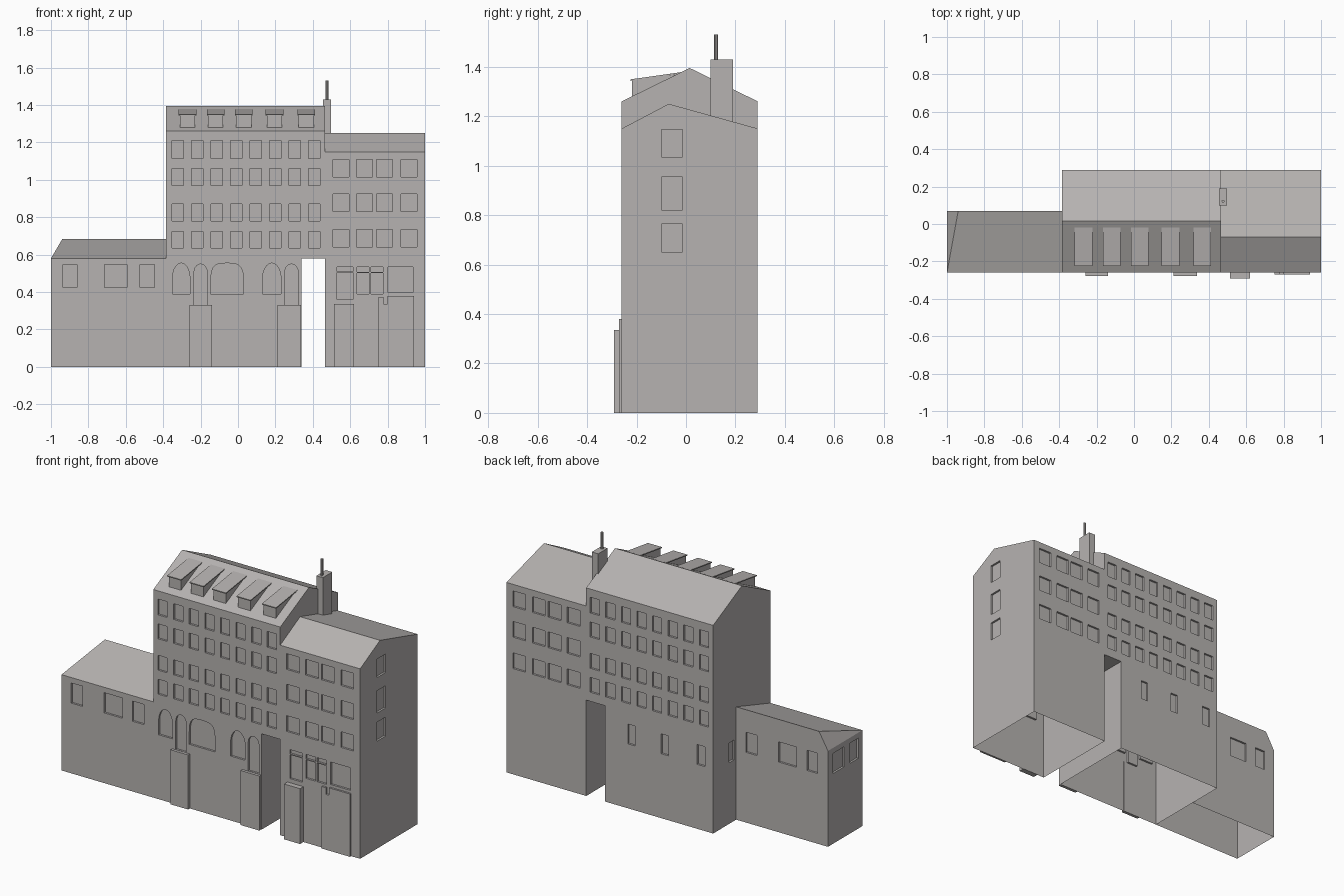
import bpy, bmesh, math
from mathutils import Vector

if "Cube" in bpy.data.objects:
    bpy.data.objects.remove(bpy.data.objects["Cube"])

FRONT, BACK, DEPTH = -0.26, 0.29, 0.012

stone = bpy.data.materials.new("warm_grey")
stone.diffuse_color = (0.47, 0.45, 0.44, 1)
stone.use_nodes = True
stone.node_tree.nodes["Principled BSDF"].inputs["Base Color"].default_value = stone.diffuse_color


def prism(bm, pts, vec):
    """Closed solid: polygon pts swept along vec."""
    a = [bm.verts.new(p) for p in pts]
    b = [bm.verts.new(Vector(p) + Vector(vec)) for p in pts]
    n = len(pts)
    faces = [bm.faces.new(a), bm.faces.new(b[::-1])]
    for i in range(n):
        j = (i + 1) % n
        faces.append(bm.faces.new((a[j], a[i], b[i], b[j])))
    bmesh.ops.recalc_face_normals(bm, faces=faces)


def box(bm, x0, x1, y0, y1, z0, z1):
    prism(bm, [(x0, y0, z0), (x1, y0, z0), (x1, y1, z0), (x0, y1, z0)], (0, 0, z1 - z0))


def make(name, bm):
    me = bpy.data.meshes.new(name)
    bm.to_mesh(me)
    bm.free()
    me.materials.append(stone)
    ob = bpy.data.objects.new(name, me)
    bpy.context.collection.objects.link(ob)
    return ob


def rect(u0, u1, z0, z1):
    return [(u0, z0), (u1, z0), (u1, z1), (u0, z1)]


def arch(u0, u1, z0, z1, rise, power=1.0):
    """Opening with a rounded head; power below 1 squares it off."""
    c, h = (u0 + u1) / 2, (u1 - u0) / 2
    pts = [(u0, z0), (u1, z0)]
    for i in range(11):
        t = math.pi * i / 10
        cx, sz = math.cos(t), max(0, math.sin(t))
        pts.append((c + h * math.copysign(abs(cx) ** power, cx),
                    z1 - rise + rise * sz ** power))
    return pts


def recess(bm, shape, axis, wall, outward):
    """Cutter that sinks the shape into a wall plane."""
    start, sweep = wall + outward * 0.03, -outward * (0.03 + DEPTH)
    if axis == 'y':
        prism(bm, [(u, start, z) for u, z in shape], (0, sweep, 0))
    else:
        prism(bm, [(start, u, z) for u, z in shape], (sweep, 0, 0))


def carve(body, cutters):
    """Subtract the cutters, then leave the underside open."""
    cut = make("cutter", cutters)
    cut.hide_render = True
    mod = body.modifiers.new("openings", 'BOOLEAN')
    mod.operation, mod.solver, mod.object = 'DIFFERENCE', 'EXACT', cut
    dg = bpy.context.evaluated_depsgraph_get()
    me = bpy.data.meshes.new_from_object(body.evaluated_get(dg))
    body.modifiers.clear()
    body.data = me
    bpy.data.objects.remove(cut)
    bm = bmesh.new()
    bm.from_mesh(me)
    low = [f for f in bm.faces if all(abs(v.co.z) < 1e-4 for v in f.verts)]
    bmesh.ops.delete(bm, geom=low, context='FACES_ONLY')
    bm.to_mesh(me)
    bm.free()


def gabled(name, x0, x1, eaves, ridge_y, ridge):
    bm = bmesh.new()
    prof = [(FRONT, 0), (BACK, 0), (BACK, eaves), (ridge_y, ridge), (FRONT, eaves)]
    prism(bm, [(x0, y, z) for y, z in prof], (x1 - x0, 0, 0))
    return make(name, bm)


# Tall central block with passage and rows of windows
centre = gabled("central_block", -0.385, 0.465, 1.26, 0.015, 1.395)
cut = bmesh.new()
box(cut, 0.34, 0.52, -0.4, 0.4, -0.1, 0.58)
for z0, z1 in ((0.635, 0.725), (0.78, 0.87), (0.97, 1.06), (1.115, 1.21)):
    for i in range(8):
        x = -0.323 + i * 0.1045
        for wall, out in ((FRONT, -1), (BACK, 1)):
            recess(cut, rect(x - 0.031, x + 0.031, z0, z1), 'y', wall, out)
for x0, x1 in ((-0.35, -0.257), (0.132, 0.23)):
    recess(cut, arch(x0, x1, 0.39, 0.555, 0.08), 'y', FRONT, -1)
for x0, x1 in ((-0.235, -0.165), (0.25, 0.322)):
    recess(cut, arch(x0, x1, 0.332, 0.55, 0.045), 'y', FRONT, -1)
recess(cut, arch(-0.145, 0.028, 0.387, 0.555, 0.1, 0.6), 'y', FRONT, -1)
for x0, x1 in ((0.14, 0.186), (-0.085, -0.036), (-0.33, -0.277)):
    recess(cut, rect(x0, x1, 0.39, 0.51), 'y', BACK, 1)
recess(cut, rect(0.09, 0.14, 0.37, 0.49), 'x', -0.385, -1)
carve(centre, cut)

# Right block
right = gabled("right_block", 0.465, 1.0, 1.15, -0.07, 1.25)
cut = bmesh.new()
for z0, z1 in ((0.64, 0.735), (0.83, 0.925), (1.015, 1.11)):
    for x in (0.55, 0.677, 0.783, 0.914):
        for wall, out in ((FRONT, -1), (BACK, 1)):
            recess(cut, rect(x - 0.043, x + 0.043, z0, z1), 'y', wall, out)
for x0, x1, z0, split in ((0.53, 0.615, 0.36, 0.507), (0.637, 0.70, 0.39, 0.505),
                          (0.712, 0.775, 0.39, 0.505)):
    recess(cut, rect(x0, x1, z0, split - 0.003), 'y', FRONT, -1)
    recess(cut, rect(x0, x1, split + 0.003, 0.535), 'y', FRONT, -1)
recess(cut, rect(0.803, 0.935, 0.397, 0.533), 'y', FRONT, -1)
for z0, z1 in ((0.65, 0.765), (0.82, 0.955), (1.035, 1.147)):
    recess(cut, rect(-0.10, -0.015, z0, z1), 'x', 1.0, 1)
carve(right, cut)

# Low left wing: single pitch roof with a hipped end
bm = bmesh.new()
for x in (-1, -0.385):
    for y in (FRONT, 0.07):
        for z in (0, 0.58):
            bm.verts.new((x, y, z))
for x in (-0.94, -0.385):
    bm.verts.new((x, 0.07, 0.683))
bmesh.ops.convex_hull(bm, input=bm.verts[:])
bmesh.ops.dissolve_limit(bm, angle_limit=0.01, verts=bm.verts[:], edges=bm.edges[:])
bmesh.ops.recalc_face_normals(bm, faces=bm.faces[:])
wing = make("left_wing", bm)
cut = bmesh.new()
for x0, x1 in ((-0.935, -0.86), (-0.715, -0.593), (-0.525, -0.447)):
    recess(cut, rect(x0, x1, 0.425, 0.547), 'y', FRONT, -1)
for x0, x1 in ((-0.93, -0.86), (-0.79, -0.67), (-0.525, -0.45)):
    recess(cut, rect(x0, x1, 0.425, 0.547), 'y', 0.07, 1)
for y0, y1 in ((-0.085, 0.02), (-0.22, -0.14)):
    recess(cut, rect(y0, y1, 0.425, 0.547), 'x', -1, -1)
carve(wing, cut)

# Dormers: wedge body under a thin lean-to roof
for i, x in enumerate((-0.27, -0.12, 0.03, 0.195, 0.365)):
    bm = bmesh.new()
    prism(bm, [(x - 0.041, y, z) for y, z in
               ((-0.218, 1.275), (-0.218, 1.345), (-0.03, 1.37))], (0.082, 0, 0))
    make(f"dormer_body_{i + 1}", bm)
    bm = bmesh.new()
    prism(bm, [(x - 0.047, y, z) for y, z in
               ((-0.225, 1.343), (-0.225, 1.349), (-0.02, 1.378), (-0.02, 1.372))],
          (0.094, 0, 0))
    make(f"dormer_roof_{i + 1}", bm)

# Chimney and pipe
bm = bmesh.new()
box(bm, 0.455, 0.498, 0.10, 0.19, 1.15, 1.43)
make("chimney", bm)
bm = bmesh.new()
prism(bm, [(0.476 + 0.008 * math.cos(i * math.pi / 4), 0.122 + 0.008 * math.sin(i * math.pi / 4), 1.42)
           for i in range(8)], (0, 0, 0.11))
make("chimney_pipe", bm)

# Projecting street doors and shop front
shop = [(0.75, 0), (0.94, 0), (0.94, 0.38), (0.80, 0.38), (0.80, 0.335),
        (0.778, 0.335), (0.778, 0.375), (0.75, 0.375)]
for name, shape, out in (("left_door", rect(-0.258, -0.14, 0, 0.33), -0.277),
                         ("passage_door", rect(0.212, 0.337, 0, 0.33), -0.277),
                         ("right_door", rect(0.513, 0.62, 0, 0.335), -0.292),
                         ("shop_front", shop, -0.271)):
    bm = bmesh.new()
    prism(bm, [(x, out, z) for x, z in shape], (0, FRONT + 0.002 - out, 0))
    make(name, bm)
